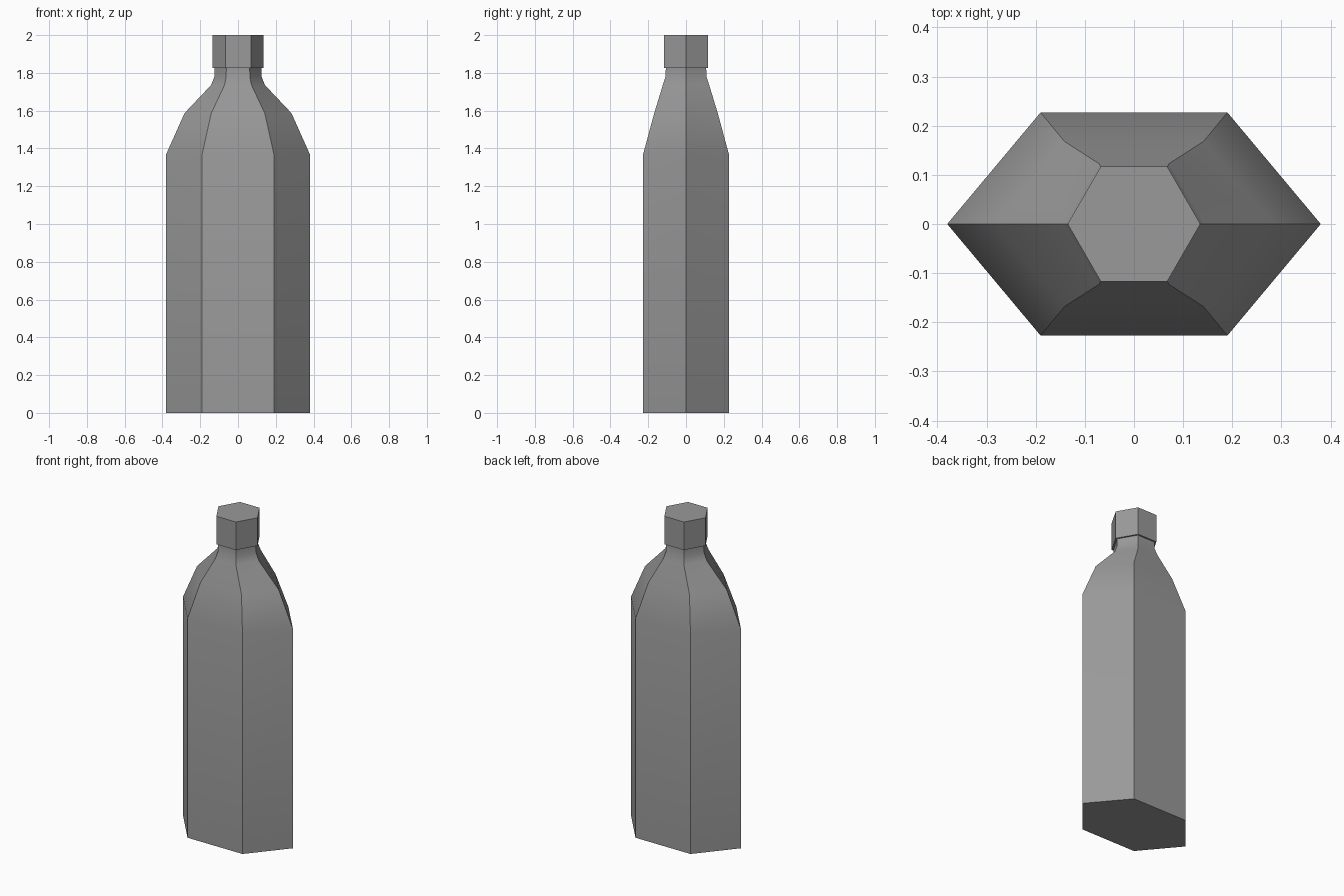
import bpy, bmesh, math

if "Cube" in bpy.data.objects:
    bpy.data.objects.remove(bpy.data.objects["Cube"])

# Dark grey finish shared by both parts
dark_grey = bpy.data.materials.new("dark_grey")
dark_grey.diffuse_color = (0.32, 0.32, 0.32, 1.0)
dark_grey.use_nodes = True
dark_grey.node_tree.nodes["Principled BSDF"].inputs["Base Color"].default_value = dark_grey.diffuse_color


def hex_loft(name, profile):
    """Loft six-sided rings given as (z, half width x, half depth y)."""
    bm = bmesh.new()
    rings = []
    for z, rx, ry in profile:
        ring = []
        for i in range(6):
            a = math.radians(60 * i)
            y = math.sin(a) / math.sin(math.radians(60)) * ry
            ring.append(bm.verts.new((rx * math.cos(a), y, z)))
        rings.append(ring)
    for low, high in zip(rings, rings[1:]):
        for i in range(6):
            j = (i + 1) % 6
            bm.faces.new((low[i], low[j], high[j], high[i]))
    bm.faces.new(rings[0][::-1])
    bm.faces.new(rings[-1])
    bmesh.ops.recalc_face_normals(bm, faces=bm.faces)
    mesh = bpy.data.meshes.new(name)
    bm.to_mesh(mesh)
    bm.free()
    mesh.materials.append(dark_grey)
    obj = bpy.data.objects.new(name, mesh)
    bpy.context.collection.objects.link(obj)
    bpy.ops.object.select_all(action='DESELECT')
    obj.select_set(True)
    bpy.context.view_layer.objects.active = obj
    bpy.ops.object.shade_smooth_by_angle(angle=math.radians(30))
    return obj


# Flattened hexagonal body, tapering shoulders and regular neck
hex_loft("bottle_body", [
    (0.0, 0.38, 0.227),
    (1.37, 0.38, 0.227),
    (1.587, 0.283, 0.168),
    (1.735, 0.143, 0.123),
    (1.78, 0.125, 0.108),
    (1.825, 0.124, 0.107),
])

# Hexagonal cap, slightly wider than the neck
hex_loft("bottle_cap", [
    (1.825, 0.135, 0.117),
    (2.0, 0.135, 0.117),
])
